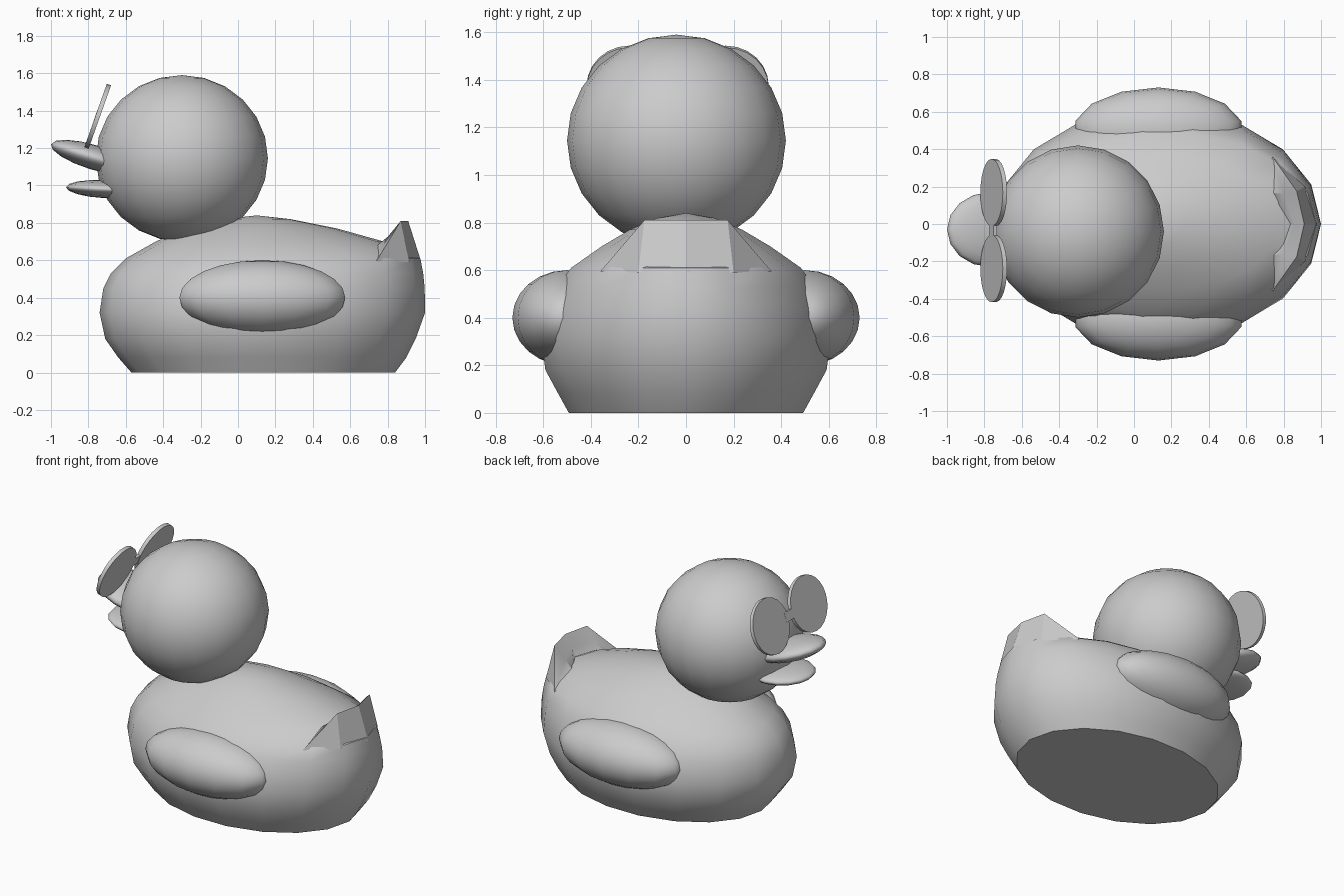
import bpy, bmesh
from math import sin, cos, pi, radians

if "Cube" in bpy.data.objects:
    bpy.data.objects.remove(bpy.data.objects["Cube"])


def smooth(ob, angle=40):
    bpy.ops.object.select_all(action='DESELECT')
    ob.select_set(True)
    bpy.context.view_layer.objects.active = ob
    bpy.ops.object.shade_smooth_by_angle(angle=radians(angle))


def make_object(name, bm, angle=40):
    bmesh.ops.remove_doubles(bm, verts=bm.verts, dist=0.0005)
    bmesh.ops.recalc_face_normals(bm, faces=bm.faces)
    me = bpy.data.meshes.new(name)
    bm.to_mesh(me)
    bm.free()
    ob = bpy.data.objects.new(name, me)
    bpy.context.collection.objects.link(ob)
    smooth(ob, angle)
    return ob


def ellipsoid(name, loc, radii, tilt=0, seg=20, rings=12):
    bpy.ops.mesh.primitive_uv_sphere_add(segments=seg, ring_count=rings, radius=1,
                                         location=loc, rotation=(0, radians(tilt), 0))
    ob = bpy.context.object
    ob.name = name
    ob.scale = radii
    smooth(ob, 60)
    return ob


# Body: elliptical rings (z, x min, x max, half width) lofted upwards
rings = [(0.0, -0.57, 0.84, 0.50), (0.08, -0.64, 0.90, 0.545), (0.18, -0.71, 0.95, 0.60),
         (0.32, -0.74, 1.0, 0.62), (0.45, -0.72, 0.998, 0.59), (0.53, -0.68, 0.99, 0.55),
         (0.61, -0.60, 0.975, 0.49), (0.70, -0.44, 0.78, 0.36),
         (0.77, -0.28, 0.53, 0.24), (0.82, -0.08, 0.28, 0.12)]
N = 18
bm = bmesh.new()
loops = []
for z, x0, x1, w in rings:
    loops.append([bm.verts.new(((x0 + x1) / 2 + (x1 - x0) / 2 * cos(2 * pi * i / N),
                                w * sin(2 * pi * i / N), z)) for i in range(N)])
for a, b in zip(loops, loops[1:]):
    for i in range(N):
        j = (i + 1) % N
        bm.faces.new((a[i], a[j], b[j], b[i]))
bm.faces.new(loops[0][::-1])
crown = bm.verts.new((0.1, 0, 0.84))
for i in range(N):
    bm.faces.new((loops[-1][i], loops[-1][(i + 1) % N], crown))
make_object("body", bm)

# Tail: upturned chevron ridge blending into the back of the body
mid = [(0.98, 0, 0.59), (0.91, 0, 0.81), (0.86, 0, 0.73), (0.80, 0, 0.58)]
side = [(0.915, 0.20, 0.59), (0.87, 0.175, 0.81), (0.80, 0.16, 0.725), (0.72, 0.17, 0.66)]
tip = [(0.74, 0.36, 0.595)] * 4
flip = lambda pts: [(x, -y, z) for x, y, z in pts]
bm = bmesh.new()
cols = [[bm.verts.new(p) for p in c] for c in (flip(tip), flip(side), mid, side, tip)]
for a, b in zip(cols, cols[1:]):
    for k in range(3):
        bm.faces.new((a[k], a[k + 1], b[k + 1], b[k]))
make_object("tail", bm, 30)

# Wings
for name, s in (("left_wing", 1), ("right_wing", -1)):
    ellipsoid(name, (0.13, s * 0.50, 0.40), (0.455, 0.23, 0.20), seg=14)

# Head and beak
ellipsoid("head", (-0.30, -0.04, 1.145), (0.46, 0.46, 0.445))
ellipsoid("upper_beak", (-0.77, -0.03, 1.15), (0.24, 0.20, 0.066), tilt=17, seg=16, rings=8)
ellipsoid("lower_beak", (-0.71, -0.03, 0.98), (0.21, 0.20, 0.048), tilt=3, seg=16, rings=8)

# Glasses: two tilted disc lenses and a bridge
LEAN = radians(-70.5)
for name, y in (("left_lens", 0.168), ("right_lens", -0.238)):
    bpy.ops.mesh.primitive_cylinder_add(vertices=24, radius=0.18, depth=0.024,
                                        location=(-0.75, y, 1.37), rotation=(0, LEAN, 0))
    bpy.context.object.name = name
    smooth(bpy.context.object)
bpy.ops.mesh.primitive_cube_add(size=1, location=(-0.752, -0.035, 1.37), rotation=(0, LEAN, 0))
bridge = bpy.context.object
bridge.name = "glasses_bridge"
bridge.scale = (0.06, 0.10, 0.022)
